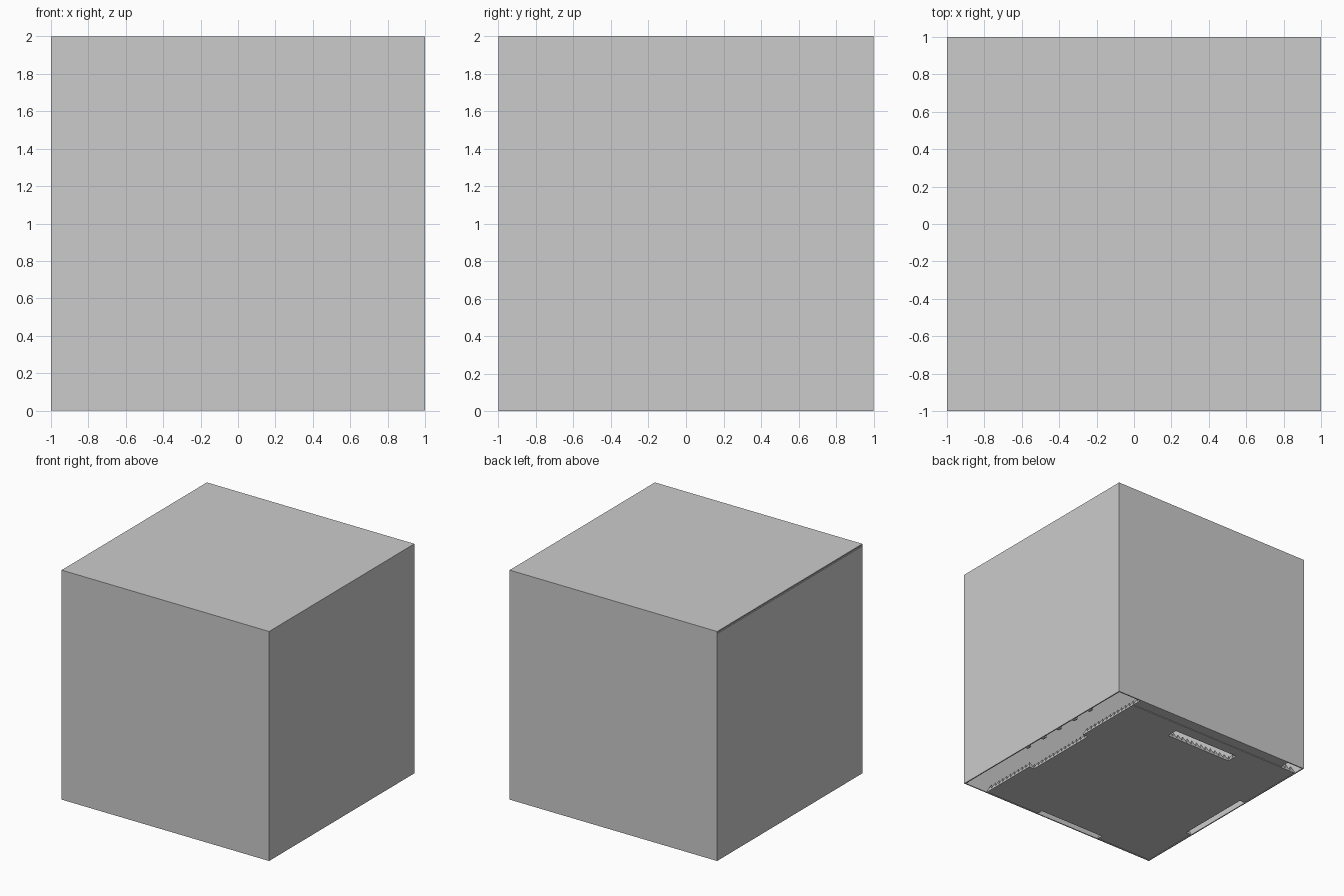
import bpy, bmesh

if "Cube" in bpy.data.objects:
    bpy.data.objects.remove(bpy.data.objects["Cube"])


def box(name, lo, hi):
    bm = bmesh.new()
    bmesh.ops.create_cube(bm, size=1)
    for v in bm.verts:
        for i in range(3):
            v.co[i] = lo[i] if v.co[i] < 0 else hi[i]
    me = bpy.data.meshes.new(name)
    bm.to_mesh(me)
    bm.free()
    ob = bpy.data.objects.new(name, me)
    bpy.context.collection.objects.link(ob)
    return ob


# Thin outer panels; the left one stops just below the lid
T = 0.01
box("lid", (-1, -1, 2 - T), (1, 1, 2))
box("front_wall", (-1, -1, 0), (1, -1 + T, 2 - T))
box("back_wall", (-1, 1 - T, 0), (1, 1, 2 - T))
box("right_wall", (1 - T, -1 + T, 0), (1, 1 - T, 2 - T))
box("left_wall", (-1, -1 + T, 0), (-1 + T, 1 - T, 1.98))

# Openings in the floor: x0, x1, y0, y1
openings = [
    (-0.43, 0.22, 0.69, 0.77),
    (-0.43, 0.22, -1.00, -0.94),
    (-1.00, -0.94, -0.45, 0.24),
    (0.70, 0.80, -0.43, 0.26),
    (-1.00, -0.84, 0.90, 1.00),
]


def is_open(x, y):
    return any(a < x < b and c < y < d for a, b, c, d in openings)


# Floor of small studded tiles with pointed tops
P = 0.05
Z0, Z1, Z2 = 0.004, 0.014, 0.07
bm = bmesh.new()
for i in range(35):
    for j in range(40):
        x, y = -0.99 + i * P, -0.99 + j * P * 0.99
        w, h = P, P * 0.99
        if is_open(x + w / 2, y + h / 2):
            continue
        if j == 38:      # narrow seam near the back edge
            y += 0.008
            h -= 0.008
        ring = [(x, y), (x + w, y), (x + w, y + h), (x, y + h)]
        low = [bm.verts.new((a, b, Z0)) for a, b in ring]
        mid = [bm.verts.new((a, b, Z1)) for a, b in ring]
        tip = bm.verts.new((x + w / 2, y + h / 2, Z2))
        bm.faces.new(low[::-1])
        for k in range(4):
            n = (k + 1) % 4
            bm.faces.new((low[k], low[n], mid[n], mid[k]))
            bm.faces.new((mid[k], mid[n], tip))
me = bpy.data.meshes.new("studded_floor")
bm.to_mesh(me)
bm.free()
bpy.context.collection.objects.link(bpy.data.objects.new("studded_floor", me))

# Row of small clips along the right wall
for k in range(5):
    y = 0.6 - 0.2 * k
    box("clip_%d" % (k + 1), (0.965, y - 0.02, 0), (0.99, y + 0.02, 0.02))
